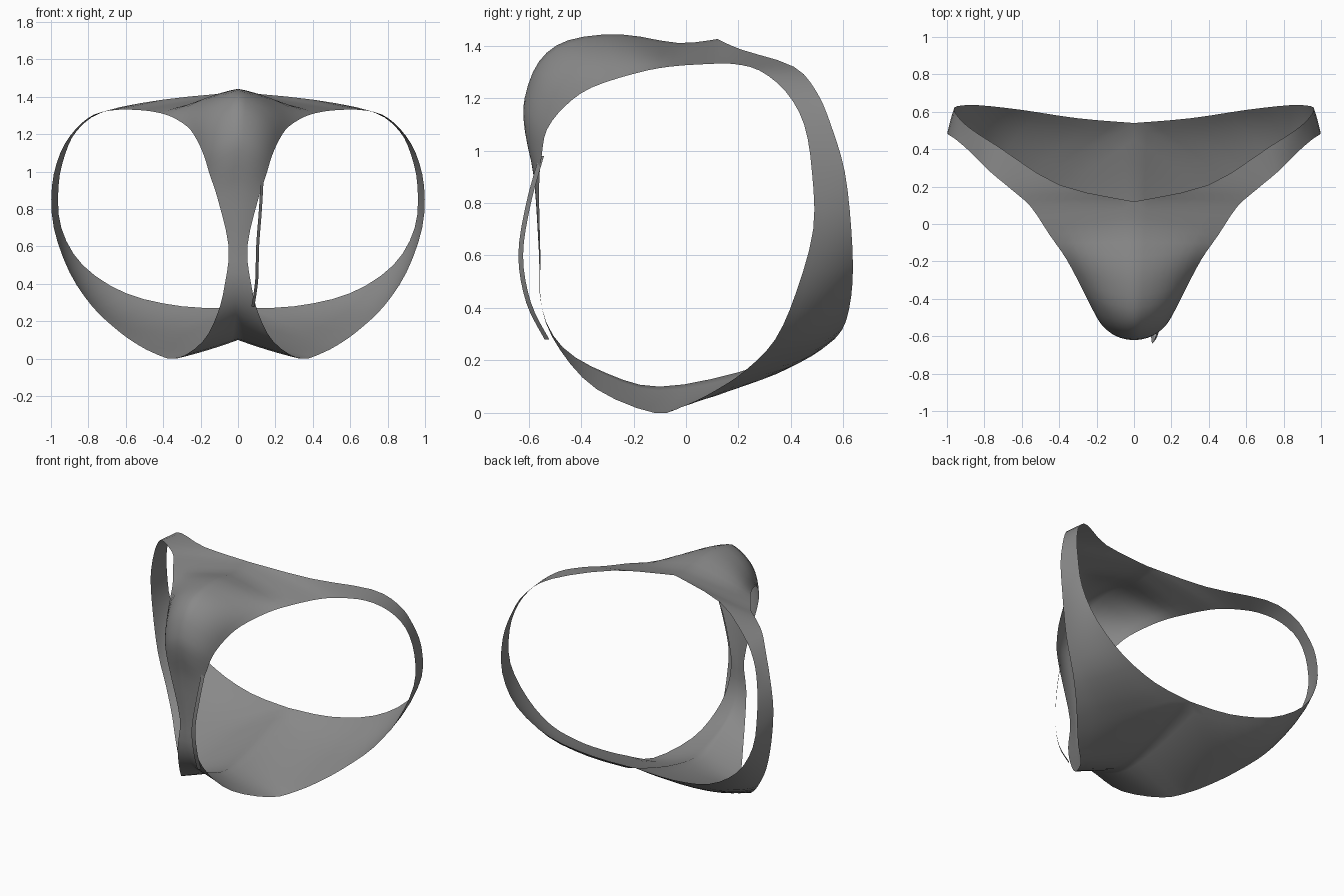
import bpy
import bmesh
from mathutils import Vector

if "Cube" in bpy.data.objects:
    bpy.data.objects.remove(bpy.data.objects["Cube"])

# One flat fabric colour
fabric = bpy.data.materials.new("grey_fabric")
fabric.diffuse_color = (0.25, 0.25, 0.25, 1.0)
fabric.use_nodes = True
fabric.node_tree.nodes["Principled BSDF"].inputs["Base Color"].default_value = fabric.diffuse_color

# Ribs of one half: outer edge xyz, leg opening xyz, outward bulge
CENTRE_RIBS = [
    (0, .12, 1.425, .55, .09, 1.33, .0),
    (0, -.03, 1.41, .45, -.06, 1.32, .0),
    (0, -.25, 1.443, .36, -.19, 1.295, .02),
    (0, -.45, 1.42, .27, -.36, 1.24, .035),
    (0, -.56, 1.34, .22, -.46, 1.17, .035),
    (0, -.615, 1.2, .18, -.53, 1.08, .025),
    (0, -.615, 1.08, .15, -.55, .98, .015),
    (0, -.58, .9, .11, -.56, .86, .005),
    (0, -.56, .6, .05, -.555, .6, .0),
    (0, -.55, .4, .07, -.55, .4, .0),
    (0, -.47, .25, .11, -.48, .24, .0),
    (0, -.3, .15, .19, -.34, .09, .0),
    (0, -.1, .1, .33, -.12, .0, .005),
    (0, .2, .155, .45, .0, .03, .02),
    (0, .54, .27, .56, .12, .09, .035),
]
SIDE_RIBS = [
    (.3, .565, .28, .66, .23, .165, .035),
    (.6, .61, .35, .78, .34, .28, .03),
    (.83, .635, .5, .9, .42, .46, .015),
    (.945, .63, .7, .985, .485, .7, .005),
    (.96, .605, .92, .995, .48, .92, .0),
    (.925, .555, 1.09, .95, .45, 1.1, .0),
    (.86, .5, 1.22, .87, .38, 1.225, .0),
    (.72, .41, 1.32, .77, .28, 1.305, .0),
    (.4, .21, 1.385, .65, .18, 1.33, .0),
]
STEPS, ACROSS = 3, 8


def spline(p0, p1, p2, p3, t):
    """Smooth curve through p1 and p2."""
    return 0.5 * (2 * p1 + (p2 - p0) * t + (2 * p0 - 5 * p1 + 4 * p2 - p3) * t * t
                  + (3 * p1 - p0 - 3 * p2 + p3) * t ** 3)


def finish(name, bm):
    mesh = bpy.data.meshes.new(name)
    bm.to_mesh(mesh)
    bm.free()
    mesh.materials.append(fabric)
    for p in mesh.polygons:
        p.use_smooth = True
    obj = bpy.data.objects.new(name, mesh)
    bpy.context.collection.objects.link(obj)
    return obj


def make_body():
    ribs = CENTRE_RIBS + SIDE_RIBS
    n = len(ribs)
    outer = [Vector(r[:3]) for r in ribs]
    inner = [Vector(r[3:6]) for r in ribs]
    corners = (0, len(CENTRE_RIBS) - 1)   # waist meets the centre line
    rows = []
    for i in range(n):
        j = (i + 1) % n
        h, k = (i - 1) % n, (i + 2) % n
        ho = i if i in corners else h
        ko = j if j in corners else k
        for s in range(STEPS):
            t = s / STEPS
            o = spline(outer[ho], outer[i], outer[j], outer[ko], t)
            l = spline(inner[h], inner[i], inner[j], inner[k], t)
            rows.append((o, l, ribs[i][6] * (1 - t) + ribs[j][6] * t))
    bm = bmesh.new()
    grid = []
    for i, (o, l, bulge) in enumerate(rows):
        prev, nxt = rows[i - 1], rows[(i + 1) % len(rows)]
        along = (nxt[0] + nxt[1]) - (prev[0] + prev[1])
        normal = (l - o).cross(along).normalized()
        if normal.dot((o + l) / 2 - Vector((0, 0.05, 0.72))) < 0:
            normal.negate()
        line = []
        for a in range(ACROSS + 1):
            u = a / ACROSS
            line.append(bm.verts.new(o.lerp(l, u) + normal * bulge * 4 * u * (1 - u)))
        grid.append(line)
    for i in range(len(grid)):
        a, b = grid[i], grid[(i + 1) % len(grid)]
        for c in range(ACROSS):
            bm.faces.new((a[c], a[c + 1], b[c + 1], b[c]))
    # Face the fabric outward
    bm.normal_update()
    mid = Vector((0, 0.05, 0.72))
    if sum(f.normal.dot(f.calc_center_median() - mid) for f in bm.faces) < 0:
        bmesh.ops.reverse_faces(bm, faces=bm.faces[:])
    obj = finish("garment_body", bm)
    mirror = obj.modifiers.new("other_half", 'MIRROR')
    mirror.use_axis[0] = True
    mirror.merge_threshold = 0.0005


def make_strap():
    # Loose narrow strip beside the centre strip
    pts = [Vector(p) for p in ((.13, -.55, .98), (.12, -.60, .8), (.105, -.63, .6),
                               (.10, -.60, .42), (.08, -.53, .28))]
    half = Vector((.008, .009, 0))
    bm = bmesh.new()
    pairs = []
    for i in range(len(pts) - 1):
        q = [pts[max(0, min(len(pts) - 1, i + d))] for d in (-1, 0, 1, 2)]
        for s in range(4 + (i == len(pts) - 2)):
            c = spline(*q, s / 4)
            pairs.append((bm.verts.new(c - half), bm.verts.new(c + half)))
    for a, b in zip(pairs, pairs[1:]):
        bm.faces.new((a[0], b[0], b[1], a[1]))
    finish("loose_strap", bm)


make_body()
make_strap()
